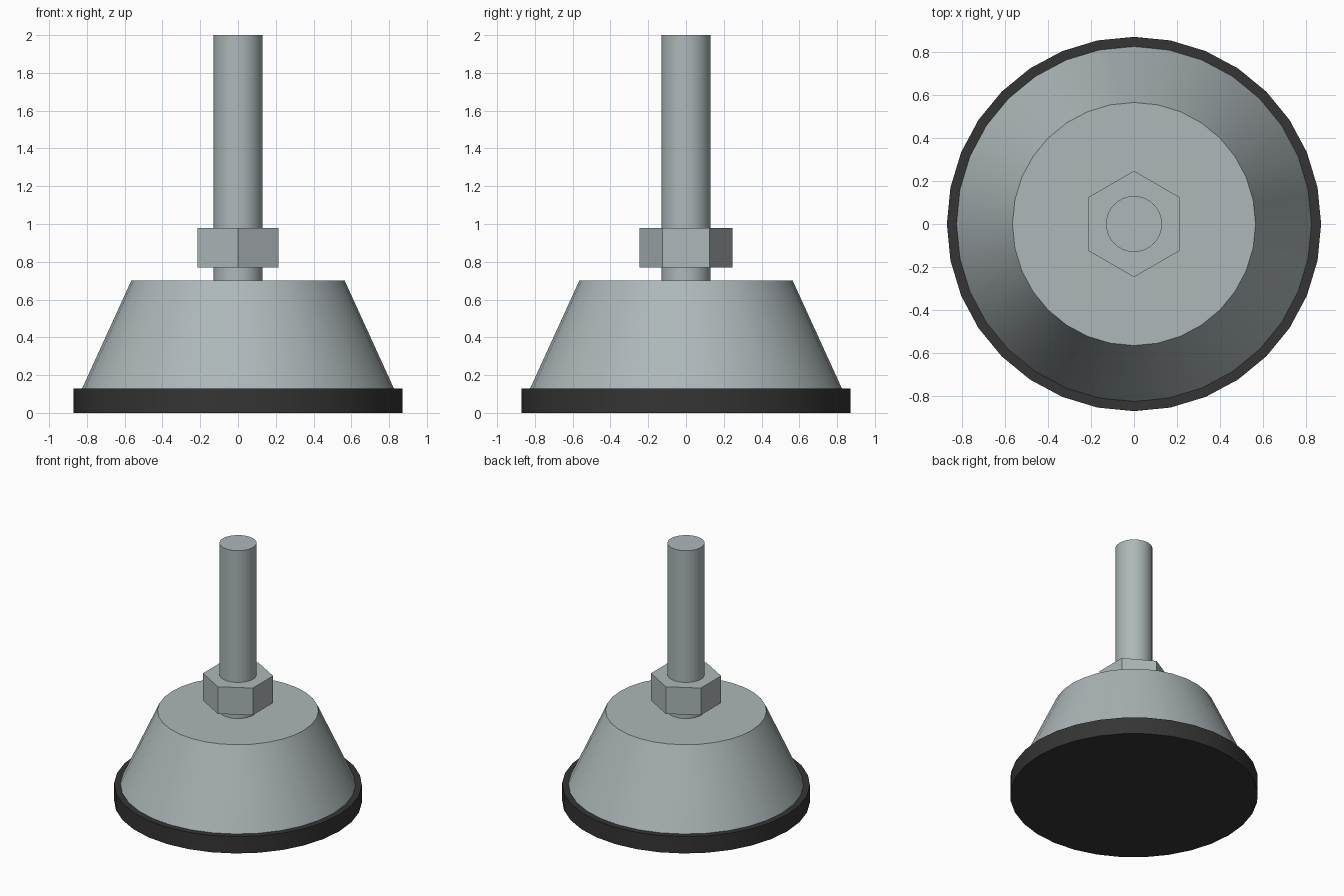
import bpy
import math

default_cube = bpy.data.objects.get("Cube")
if default_cube:
    bpy.data.objects.remove(default_cube, do_unlink=True)


def make_material(name, colour, metallic=0.0):
    mat = bpy.data.materials.new(name)
    mat.use_nodes = True
    mat.diffuse_color = (*colour, 1)
    shader = mat.node_tree.nodes["Principled BSDF"]
    shader.inputs["Base Color"].default_value = (*colour, 1)
    shader.inputs["Metallic"].default_value = metallic
    return mat


def make_round(name, mat, sides, bottom_radius, top_radius, z0, z1):
    """Upright prism or truncated cone between two heights."""
    bpy.ops.mesh.primitive_cone_add(
        vertices=sides, radius1=bottom_radius, radius2=top_radius,
        depth=z1 - z0, location=(0, 0, (z0 + z1) / 2))
    obj = bpy.context.object
    obj.name = obj.data.name = name
    obj.data.materials.append(mat)
    bpy.ops.object.shade_smooth_by_angle(angle=math.radians(30))
    return obj


steel = make_material("grey steel", (0.42, 0.475, 0.485))
rubber = make_material("black rubber", (0.035, 0.035, 0.035))

# Rubber pad on the floor
make_round("rubber_pad", rubber, 32, 0.87, 0.87, 0, 0.13)

# Tapered foot body
make_round("foot_body", steel, 32, 0.825, 0.565, 0.13, 0.70)

# Threaded rod rising from the body
make_round("rod", steel, 32, 0.13, 0.13, 0.70, 2.0)

# Hexagonal lock nut, corners toward front and back
make_round("hex_nut", steel, 6, 0.247, 0.247, 0.77, 0.98)
